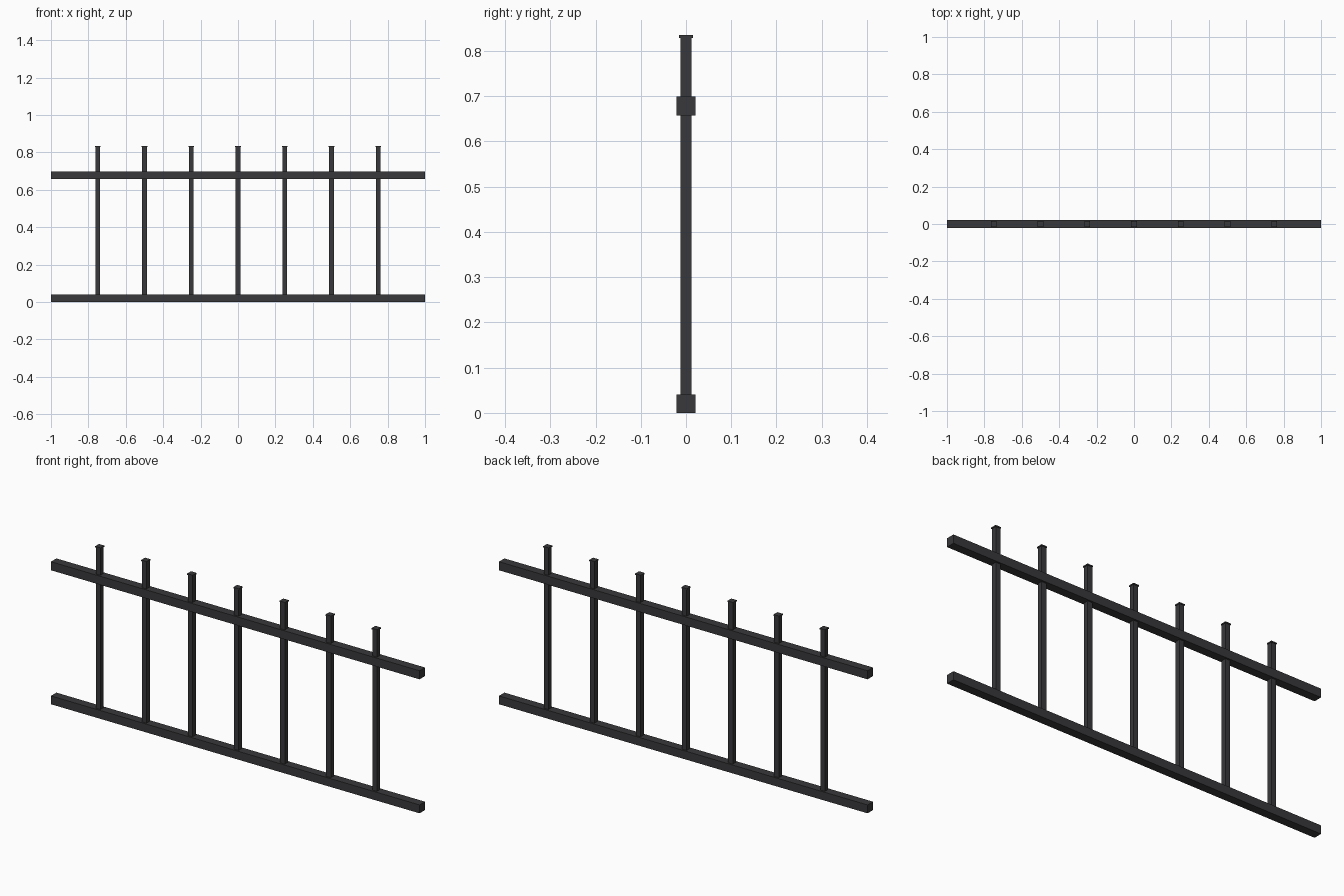
import bpy

if "Cube" in bpy.data.objects:
    bpy.data.objects.remove(bpy.data.objects["Cube"])

iron = bpy.data.materials.new("dark iron")
iron.diffuse_color = (0.040, 0.040, 0.044, 1)
iron.use_nodes = True
iron.node_tree.nodes["Principled BSDF"].inputs["Base Color"].default_value = iron.diffuse_color


def box(name, x, z0, z1, wx, wy):
    """Box centred on y = 0, spanning z0 to z1."""
    bpy.ops.mesh.primitive_cube_add(size=1, location=(x, 0, (z0 + z1) / 2))
    ob = bpy.context.object
    ob.name = name
    ob.scale = (wx, wy, z1 - z0)
    bpy.ops.object.transform_apply(location=False, rotation=False, scale=True)
    ob.data.materials.append(iron)
    return ob


# Horizontal rails
box("bottom_rail", 0, 0.0, 0.041, 2.0, 0.042)
box("top_rail", 0, 0.657, 0.699, 2.0, 0.042)

# Seven upright bars with thin flat caps
for i in range(7):
    x = (i - 3) * 0.25
    box(f"upright_bar_{i + 1}", x, 0.02, 0.83, 0.025, 0.025)
    box(f"bar_cap_{i + 1}", x, 0.829, 0.835, 0.03, 0.03)
